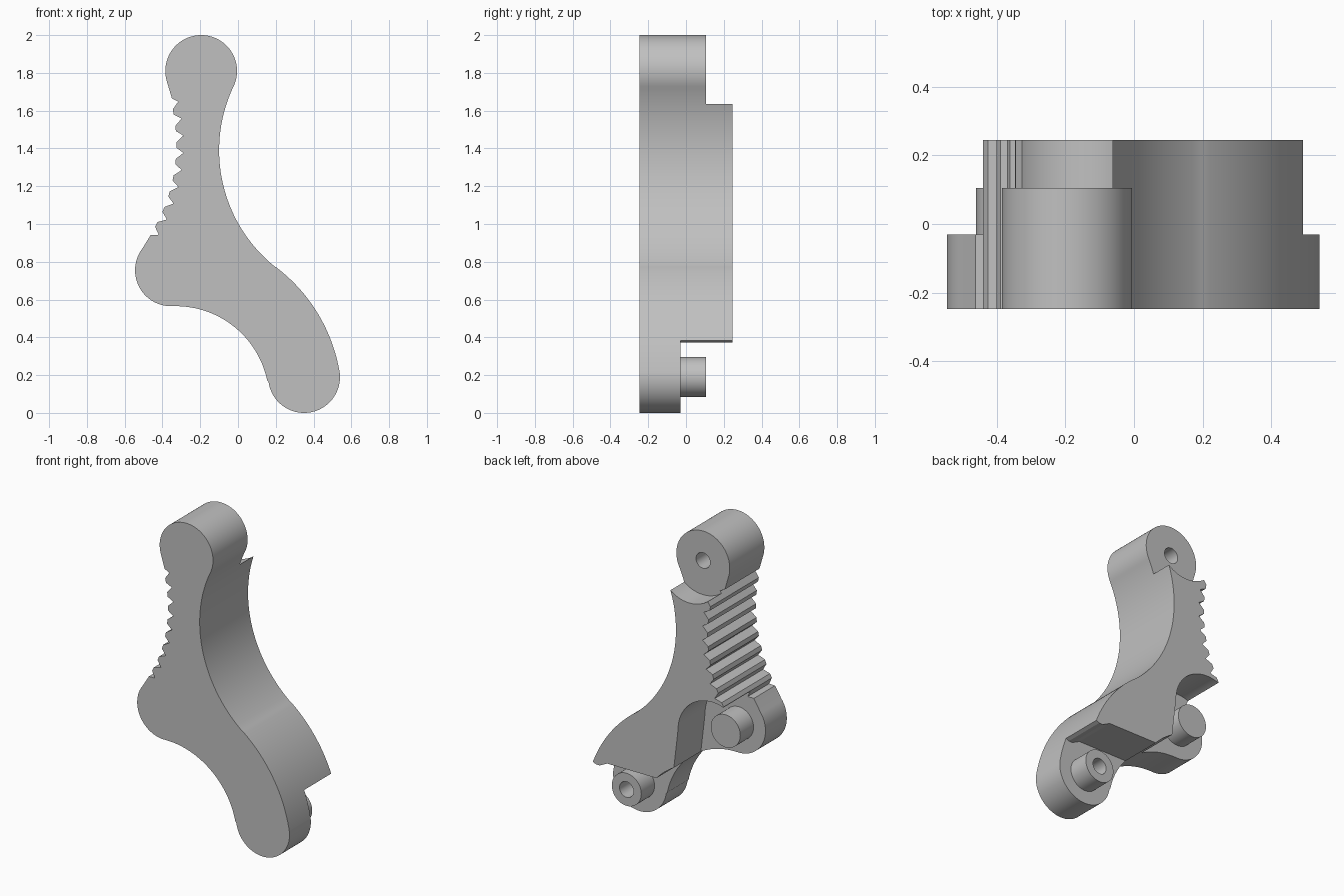
import bpy
import bmesh
from math import cos, sin, radians

cube = bpy.data.objects.get("Cube")
if cube:
    bpy.data.objects.remove(cube, do_unlink=True)

grey = bpy.data.materials.new("plain_grey")
grey.use_nodes = True
grey.diffuse_color = (0.53, 0.53, 0.53, 1)
grey.node_tree.nodes["Principled BSDF"].inputs["Base Color"].default_value = (0.53, 0.53, 0.53, 1)

FRONT, STEP, MID, BACK = -0.247, -0.03, 0.105, 0.245
TOP, LEFT, FOOT = (-0.195, 1.81), (-0.355, 0.755), (0.35, 0.19)
LOBE = 0.19


def arc(centre, r, start, end, n=32):
    """Points on an arc in the xz plane, angles in degrees."""
    angles = [radians(start + (end - start) * i / n) for i in range(n + 1)]
    return [(centre[0] + r * cos(a), centre[1] + r * sin(a)) for a in angles]


def prism(name, points, y0, y1):
    """Extrude an xz outline from y0 to y1."""
    bm = bmesh.new()
    face = bm.faces.new([bm.verts.new((x, y0, z)) for x, z in points])
    ext = bmesh.ops.extrude_face_region(bm, geom=[face])
    moved = [v for v in ext["geom"] if isinstance(v, bmesh.types.BMVert)]
    bmesh.ops.translate(bm, verts=moved, vec=(0, y1 - y0, 0))
    bmesh.ops.recalc_face_normals(bm, faces=bm.faces)
    mesh = bpy.data.meshes.new(name)
    bm.to_mesh(mesh)
    bm.free()
    mesh.materials.append(grey)
    obj = bpy.data.objects.new(name, mesh)
    bpy.context.collection.objects.link(obj)
    return obj


def disc(name, centre, r, y0, y1):
    return prism(name, arc(centre, r, 0, 360, 64)[:-1], y0, y1)


def activate(obj):
    bpy.ops.object.select_all(action="DESELECT")
    obj.select_set(True)
    bpy.context.view_layer.objects.active = obj


def cut(obj, cutter):
    """Subtract a cutter and remove it."""
    cutter.hide_render = True
    mod = obj.modifiers.new("cut", "BOOLEAN")
    mod.operation = "DIFFERENCE"
    mod.solver = "EXACT"
    mod.object = cutter
    activate(obj)
    bpy.ops.object.modifier_apply(modifier=mod.name)
    bpy.data.objects.remove(cutter, do_unlink=True)


# Rack teeth along a concave arc, from top to bottom
def rack():
    centre, r, height, count = (-1.218, 1.42), 0.93, 0.038, 8
    first, pitch = 14.2, 5.63
    points = []
    for i in range(count + 1):
        valley = first - i * pitch
        points += arc(centre, r, valley, valley, 1)[:1]
        if i < count:
            points += arc(centre, r - height, valley - 0.38 * pitch, valley - 0.7 * pitch, 1)
    return points


# Lever body outline
outline = (
    arc(TOP, LOBE, -25, 195, 48)
    + [(-0.35, 1.665)]
    + rack()
    + [(-0.462, 0.942)]
    + arc(LEFT, LOBE, 143, 270)
    + arc((-0.33, 0.07), 0.495, 90, 12)
    + arc(FOOT, LOBE, 188, 365, 48)
    + arc((-0.33, 0.07), 0.88, 9.5, 52.5)
    + arc((0.69, 1.39), 0.79, 231, 156)
)
body = prism("lever_body", outline, FRONT, BACK)

# Recesses in the back around the three lobes
cut(body, disc("top_recess", TOP, 0.22, MID, 0.4))
left_recess = arc(LEFT, 0.24, 0, 180, 40) + [(-0.6, 0.4), (-0.07, 0.4), (-0.085, 0.5)]
cut(body, prism("left_recess", left_recess, STEP, 0.4))
foot_recess = [(0.6, 0.415), (0.495, 0.385), (0.47, 0.374), (0.445, 0.373), (0.42, 0.385),
               (0.39, 0.4), (0, 0.4), (0, -0.1), (0.6, -0.1)]
cut(body, prism("foot_recess", foot_recess, STEP, 0.4))

# Blind pivot hole in the top lobe
cut(body, disc("pivot_hole", TOP, 0.05, -0.1, 0.4))

# Solid pin and hollow pin on the lower lobes
left_pin = disc("left_pin", LEFT, 0.105, STEP - 0.02, MID)
foot_pin = disc("foot_pin", FOOT, 0.105, STEP - 0.02, MID)
cut(foot_pin, disc("foot_hole", FOOT, 0.05, STEP - 0.01, 0.4))
cut(body, disc("foot_hole_base", FOOT, 0.05, -0.1, 0.4))
cut(foot_pin, disc("foot_hole_end", FOOT, 0.05, -0.1, 0.4))

for obj in (body, left_pin, foot_pin):
    activate(obj)
    bpy.ops.object.shade_smooth_by_angle(angle=radians(20))
